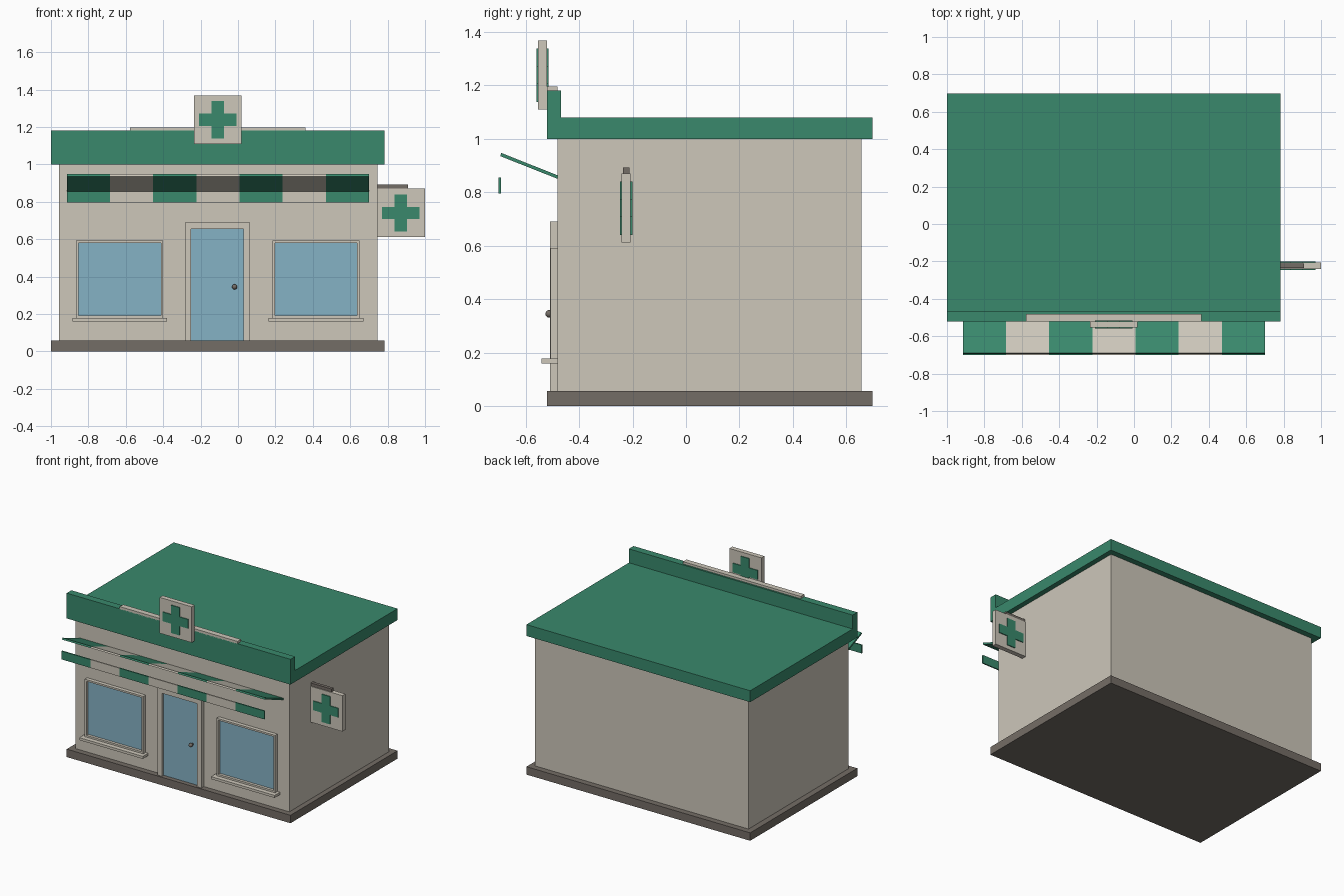
import bpy, bmesh, math
from mathutils import Vector

default = bpy.data.objects.get("Cube")
if default:
    bpy.data.objects.remove(default, do_unlink=True)


def material(name, r, g, b):
    m = bpy.data.materials.new(name)
    m.use_nodes = True
    m.diffuse_color = (r, g, b, 1)
    m.node_tree.nodes["Principled BSDF"].inputs["Base Color"].default_value = (r, g, b, 1)
    return m


CREAM = material("cream plaster", 0.61, 0.57, 0.49)
GREEN = material("pharmacy green", 0.041, 0.25, 0.15)
GLASS = material("blue glass", 0.235, 0.445, 0.56)
DARK = material("dark stone", 0.175, 0.153, 0.133)

MID = -0.108      # centre line of the building
WALL = -0.48      # front wall plane


def finish(bm, name, *mats):
    bmesh.ops.recalc_face_normals(bm, faces=bm.faces)
    mesh = bpy.data.meshes.new(name)
    bm.to_mesh(mesh)
    bm.free()
    for m in mats:
        mesh.materials.append(m)
    obj = bpy.data.objects.new(name, mesh)
    bpy.context.collection.objects.link(obj)
    return obj


def box_mesh(x, y, z):
    bm = bmesh.new()
    bmesh.ops.create_cube(bm, size=1)
    for v in bm.verts:
        v.co = Vector([(lo + hi) / 2 + c * (hi - lo) for c, (lo, hi) in zip(v.co, (x, y, z))])
    return bm


def box(name, x, y, z, mat):
    return finish(box_mesh(x, y, z), name, mat)


def extrude_x(name, profile, xs, *mats):
    """Sweep a (y, z) profile along x; the segments alternate through mats."""
    bm = bmesh.new()
    rings = [[bm.verts.new((x, y, z)) for y, z in profile] for x in xs]
    bm.faces.new(rings[0])
    bm.faces.new(rings[-1])
    n = len(profile)
    for s in range(len(xs) - 1):
        a, b = rings[s], rings[s + 1]
        for i in range(n):
            j = (i + 1) % n
            bm.faces.new((a[i], a[j], b[j], b[i])).material_index = s % len(mats)
    return finish(bm, name, *mats)


def cross(name, cx, cz, y0, y1, arm=0.1, half=0.033):
    """Plus-shaped plate, made by turning one arm's corners four times."""
    bm = bmesh.new()
    verts = []
    for k in range(4):
        c, s = round(math.cos(k * math.pi / 2)), round(math.sin(k * math.pi / 2))
        for u, v in ((half, -half), (arm, -half), (arm, half)):
            verts.append(bm.verts.new((cx + c * u - s * v, y0, cz + s * u + c * v)))
    face = bm.faces.new(verts)
    ext = bmesh.ops.extrude_face_region(bm, geom=[face])
    for v in ext["geom"]:
        if isinstance(v, bmesh.types.BMVert):
            v.co.y = y1
    return finish(bm, name, GREEN)


def window(side, cx):
    """Framed window with recessed glass and a projecting sill."""
    bm = box_mesh((cx - 0.233, cx + 0.233), (-0.507, WALL), (0.178, 0.592))
    bm.normal_update()
    front = min(bm.faces, key=lambda f: f.calc_center_median().y)
    bmesh.ops.inset_region(bm, faces=[front], thickness=0.018)
    pane = bmesh.ops.extrude_face_region(bm, geom=[front])
    bmesh.ops.delete(bm, geom=[front], context='FACES_ONLY')
    for g in pane["geom"]:
        if isinstance(g, bmesh.types.BMVert):
            g.co.y = -0.487
        elif isinstance(g, bmesh.types.BMFace):
            g.material_index = 1
    finish(bm, side + "_window", CREAM, GLASS)
    box(side + "_window_sill", (cx - 0.253, cx + 0.253), (-0.54, WALL), (0.16, 0.178), CREAM)


# Building shell
box("base_slab", (-1, 0.782), (-0.52, 0.698), (0, 0.057), DARK)
box("walls", (-0.957, 0.745), (WALL, 0.656), (0.057, 1.0), CREAM)
extrude_x("roof_with_parapet",
          [(-0.52, 0.998), (0.698, 0.998), (0.698, 1.08), (-0.467, 1.08),
           (-0.467, 1.18), (-0.52, 1.18)], (-1, 0.782), GREEN)
box("parapet_cap", (-0.578, 0.36), (-0.52, -0.48), (1.175, 1.196), CREAM)

# Windows, mirrored about the door
for side, sign in (("right", -1), ("left", 1)):
    window(side, MID + sign * 0.525)

# Door and its frame
box("door", (-0.25, 0.03), (-0.488, WALL), (0.057, 0.655), GLASS)
for side, x0, x1 in (("right", -0.284, -0.25), ("left", 0.03, 0.064)):
    box(side + "_door_jamb", (x0, x1), (-0.508, WALL), (0.057, 0.655), CREAM)
box("door_lintel", (-0.284, 0.064), (-0.508, WALL), (0.655, 0.69), CREAM)

# Door knob on a short stem
bpy.ops.mesh.primitive_uv_sphere_add(segments=16, ring_count=10, radius=0.014,
                                     location=(-0.018, -0.512, 0.345))
knob = bpy.context.object
knob.name = "door_knob"
knob.data.materials.append(DARK)
bpy.ops.object.shade_smooth_by_angle()
box("knob_stem", (-0.023, -0.013), (-0.51, -0.486), (0.34, 0.35), DARK)

# Striped awning and hanging valance
cuts = [-0.915 + i * 1.615 / 7 for i in range(8)]
extrude_x("awning", [(-0.478, 0.849), (-0.478, 0.862), (-0.691, 0.947), (-0.695, 0.935)],
          cuts, GREEN, CREAM)
extrude_x("awning_valance", [(-0.701, 0.795), (-0.692, 0.795), (-0.692, 0.855), (-0.701, 0.855)],
          cuts, GREEN, CREAM)

# Roof sign
box("roof_sign", (-0.236, 0.019), (-0.554, -0.52), (1.109, 1.367), CREAM)
cross("roof_sign_cross", MID, 1.238, -0.56, -0.515)

# Side sign on its bracket
box("side_sign", (0.745, 1.0), (-0.241, -0.207), (0.612, 0.87), CREAM)
cross("side_sign_cross", 0.871, 0.74, -0.247, -0.201)
box("side_sign_bracket", (0.74, 0.91), (-0.236, -0.212), (0.87, 0.892), DARK)
